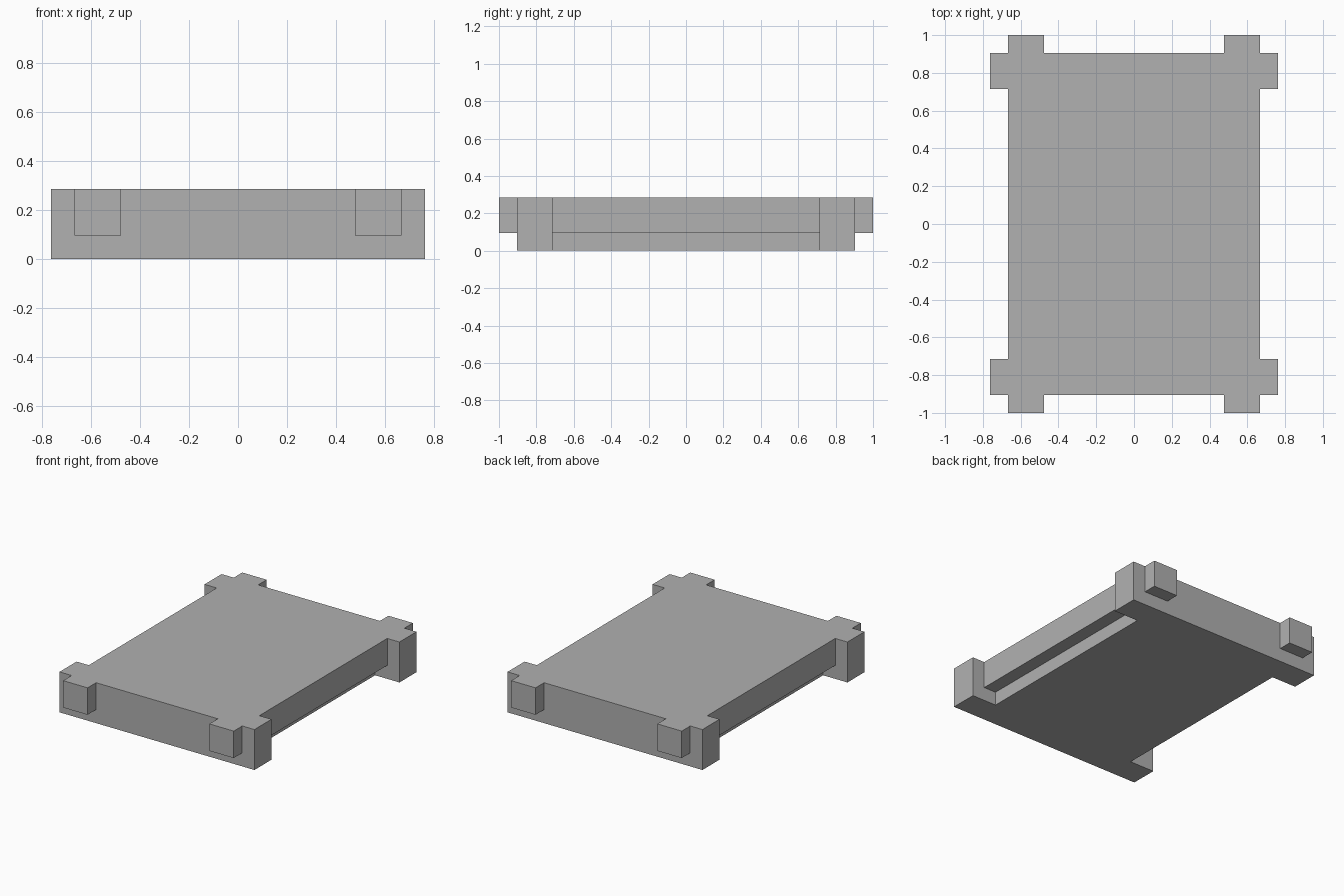
import bpy
import bmesh

cube = bpy.data.objects.get("Cube")
if cube:
    bpy.data.objects.remove(cube, do_unlink=True)

U = 2 / 21            # module: every size is a multiple of this
TOP = 3 * U           # overall height
STEP = U              # height of the undercut below the side edges

grey = bpy.data.materials.new("plain_grey")
grey.use_nodes = True
grey.diffuse_color = (0.44, 0.44, 0.44, 1)
grey.node_tree.nodes["Principled BSDF"].inputs["Base Color"].default_value = (0.44, 0.44, 0.44, 1)


def corner(half, inner, edge, tab):
    """Plan outline of one corner, from the right edge round to the end edge."""
    side, end = inner
    pts = [(side, edge[1]), (half[0], edge[1]), half]
    if tab:
        pts += [(tab[1], half[1]), (tab[1], end), (tab[0], end), (tab[0], half[1])]
    return pts


def slab(name, quarter, z0, z1):
    """Extrude a quarter outline mirrored into all four corners."""
    mirror_x = [(-x, y) for x, y in reversed(quarter)]
    upper = quarter + mirror_x
    outline = upper + [(x, -y) for x, y in reversed(upper)]
    bm = bmesh.new()
    base = bm.faces.new([bm.verts.new((x * U, y * U, z0)) for x, y in outline])
    grown = bmesh.ops.extrude_face_region(bm, geom=[base])["geom"]
    top = [v for v in grown if isinstance(v, bmesh.types.BMVert)]
    bmesh.ops.translate(bm, verts=top, vec=(0, 0, z1 - z0))
    bmesh.ops.recalc_face_normals(bm, faces=bm.faces)
    mesh = bpy.data.meshes.new(name)
    bm.to_mesh(mesh)
    bm.free()
    mesh.materials.append(grey)
    obj = bpy.data.objects.new(name, mesh)
    bpy.context.collection.objects.link(obj)
    return obj


# Upper board: side lugs and end tabs at each corner
upper_board = slab("upper_board",
                   corner((8, 9.5), (7, 10.5), (8, 7.5), (5, 7)), STEP, TOP)

# Lower board: narrower between the side lugs, no end tabs
lower_board = slab("lower_board",
                   corner((8, 9.5), (6, 9.5), (8, 7.5), None), 0, STEP)

# Fuse the two boards into one solid
fuse = lower_board.modifiers.new("fuse", "BOOLEAN")
fuse.operation = "UNION"
fuse.solver = "EXACT"
fuse.object = upper_board
bpy.context.view_layer.update()
fused = bpy.data.meshes.new_from_object(
    lower_board.evaluated_get(bpy.context.evaluated_depsgraph_get()))
lower_board.modifiers.clear()
lower_board.data = fused
lower_board.name = "notched_board"
bpy.data.objects.remove(upper_board, do_unlink=True)
